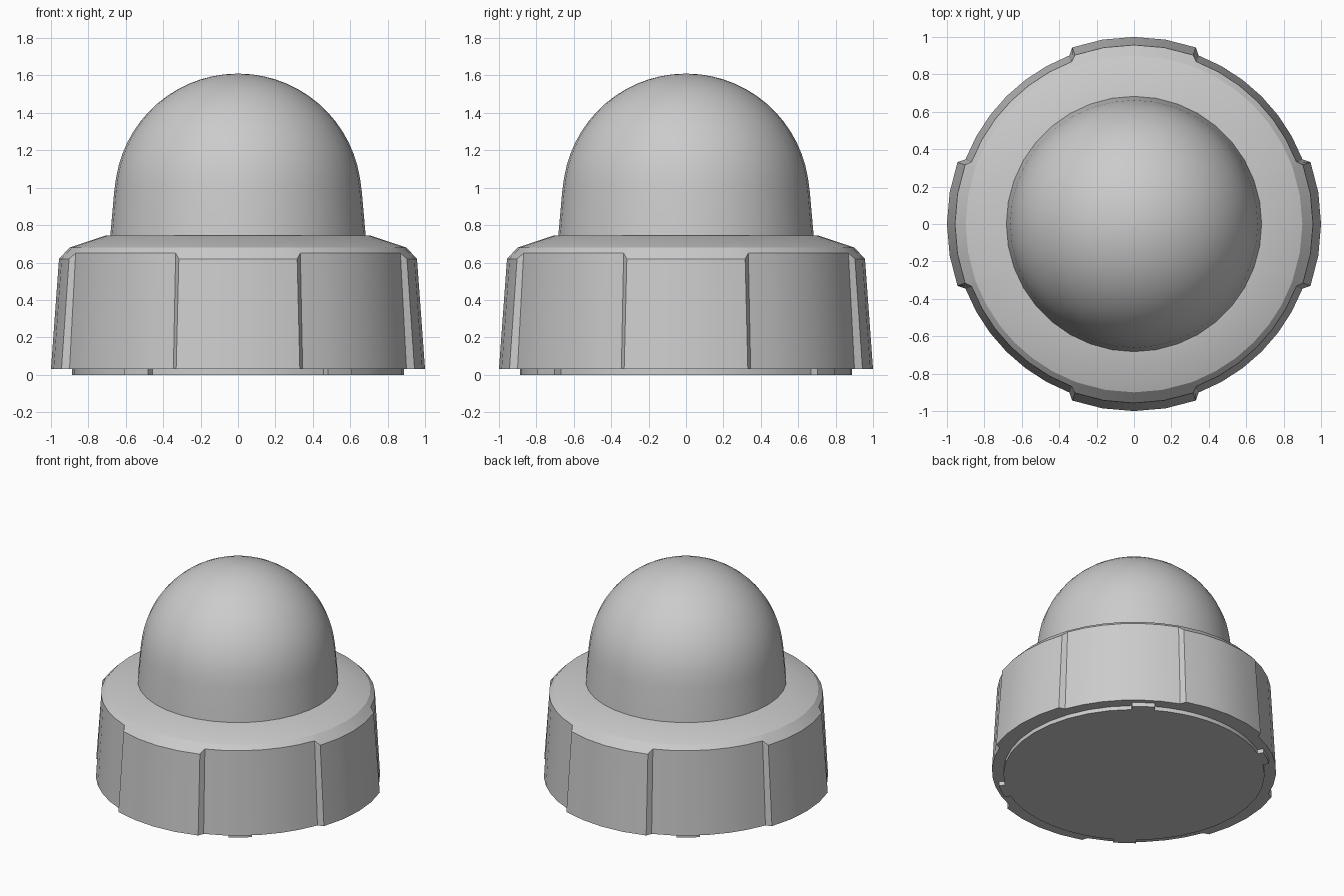
import bpy, bmesh, math
from math import cos, sin, radians

if "Cube" in bpy.data.objects:
    bpy.data.objects.remove(bpy.data.objects["Cube"], do_unlink=True)

grey = bpy.data.materials.new("mid grey")
grey.use_nodes = True
grey.diffuse_color = (0.6, 0.6, 0.6, 1)
grey.node_tree.nodes["Principled BSDF"].inputs["Base Color"].default_value = grey.diffuse_color


def finish(name, bm, smooth_angle):
    bmesh.ops.remove_doubles(bm, verts=bm.verts, dist=0.0001)
    bmesh.ops.recalc_face_normals(bm, faces=bm.faces)
    mesh = bpy.data.meshes.new(name)
    bm.to_mesh(mesh)
    bm.free()
    mesh.materials.append(grey)
    obj = bpy.data.objects.new(name, mesh)
    bpy.context.collection.objects.link(obj)
    bpy.ops.object.select_all(action='DESELECT')
    bpy.context.view_layer.objects.active = obj
    obj.select_set(True)
    bpy.ops.object.shade_smooth_by_angle(angle=radians(smooth_angle))


def loft(name, columns, smooth_angle=25):
    """Skin vertical profiles, each (angle, [(radius, z)...]), around z and cap the ends."""
    bm = bmesh.new()
    grid = [[bm.verts.new((r * cos(radians(a)), r * sin(radians(a)), z)) for r, z in prof]
            for a, prof in columns]
    for i, col in enumerate(grid):
        nxt = grid[(i + 1) % len(grid)]
        for j in range(len(col) - 1):
            bm.faces.new((col[j], nxt[j], nxt[j + 1], col[j + 1]))
    bm.faces.new([c[0] for c in grid][::-1])
    bm.faces.new([c[-1] for c in grid])
    finish(name, bm, smooth_angle)


def span(start, end, steps):
    return [start + (end - start) * i / steps for i in range(steps + 1)]


# Skirt: four raised panels alternating with four shallow recesses
shoulder = [(0.90, 0.68), (0.705, 0.745), (0.6, 0.745)]
panel = [(1.0, 0.03), (0.957, 0.62)] + shoulder
recess = [(0.965, 0.03), (0.93, 0.65)] + shoulder
columns = []
for quarter in range(4):
    turn = quarter * 90
    columns += [(turn + a, panel) for a in span(-19.3, 19.3, 4)]
    columns += [(turn + a, recess) for a in span(21, 69, 6)]
loft("skirt", columns)

# Dome: slightly tapered wall running into a hemisphere
dome = [(0.683, 0.74), (0.662, 0.98)]
dome += [(0.66 * cos(radians(t)), 0.95 + 0.66 * sin(radians(t))) for t in span(9, 89.5, 14)]
loft("dome", [(a, dome) for a in span(0, 350, 35)], 30)

# Base plate with four small locating tabs
plate = [(0.887, 0.0), (0.887, 0.035)]
tab = [(0.93, 0.0), (0.93, 0.035)]
columns = []
centres = (54, 126, 234, 306)
for i, c in enumerate(centres):
    gap_end = centres[(i + 1) % 4] + (360 if i == 3 else 0)
    columns += [(a, tab) for a in span(c - 4.9, c + 4.9, 2)]
    columns += [(a, plate) for a in span(c + 5, gap_end - 5, 10)]
loft("base_plate", columns)
